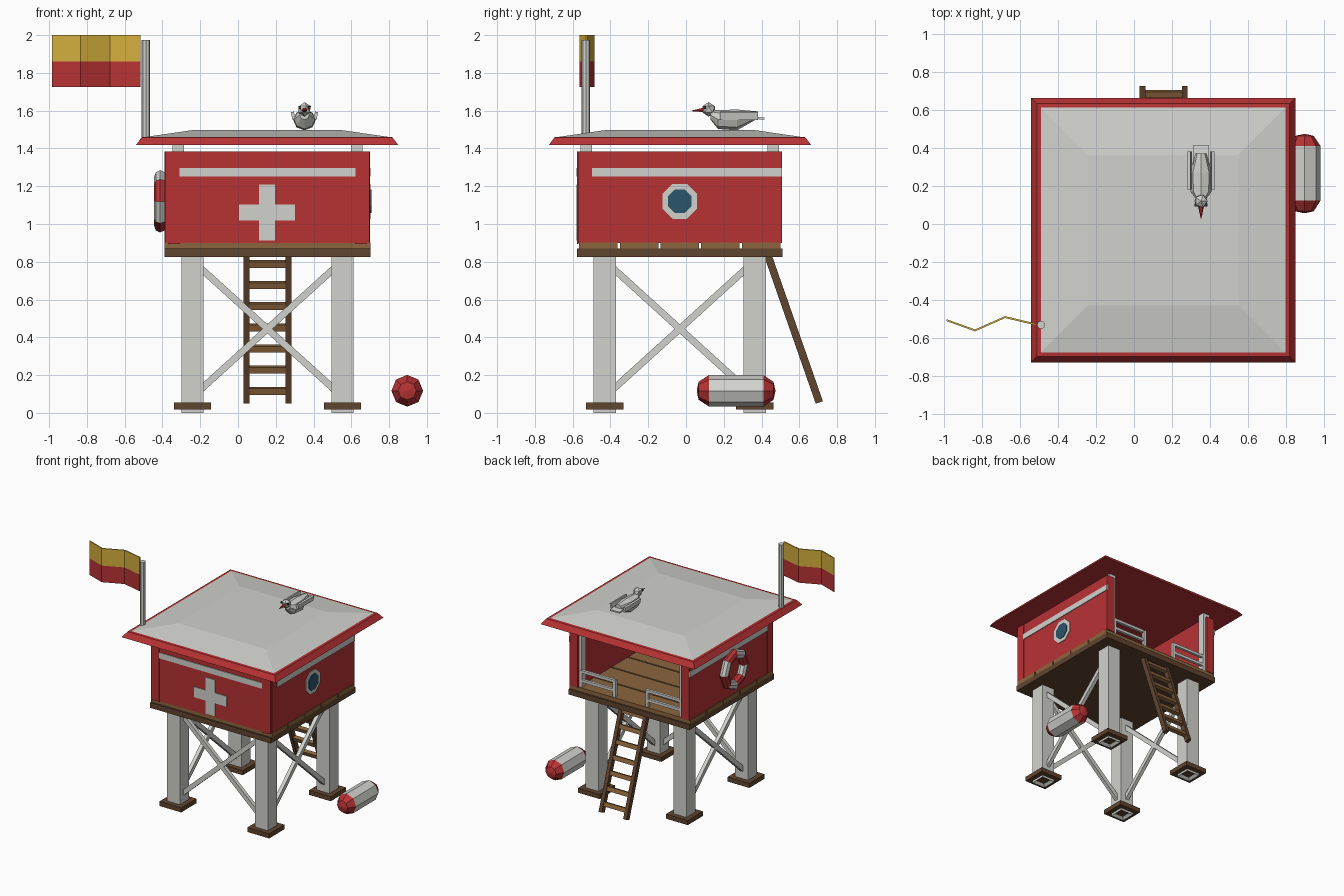
import bpy, bmesh, math
from mathutils import Vector, Matrix

cube = bpy.data.objects.get("Cube")
if cube:
    bpy.data.objects.remove(cube, do_unlink=True)


def material(name, r, g, b):
    m = bpy.data.materials.new(name)
    m.use_nodes = True
    m.diffuse_color = (r, g, b, 1)
    bsdf = next(n for n in m.node_tree.nodes if n.type == 'BSDF_PRINCIPLED')
    bsdf.inputs["Base Color"].default_value = (r, g, b, 1)
    return m


RED = material("red paint", 0.475, 0.032, 0.034)
WHITE = material("white paint", 0.64, 0.64, 0.61)
DARK = material("dark timber", 0.117, 0.058, 0.028)
PLANK = material("plank timber", 0.26, 0.13, 0.047)
YELLOW = material("flag yellow", 0.65, 0.43, 0.046)
GLASS = material("window blue", 0.024, 0.09, 0.15)
BLACK = material("eye black", 0.03, 0.03, 0.03)

CX, CY = 0.156, -0.033     # hut centre
HALF = 0.545               # hut half width
SPAN = 0.397               # leg offset from centre


def finish(name, bm, *mats):
    bmesh.ops.recalc_face_normals(bm, faces=bm.faces)
    mesh = bpy.data.meshes.new(name)
    bm.to_mesh(mesh)
    bm.free()
    for m in mats:
        mesh.materials.append(m)
    ob = bpy.data.objects.new(name, mesh)
    bpy.context.collection.objects.link(ob)
    return ob


def block(name, mat, center, size, rot=None):
    bm = bmesh.new()
    bmesh.ops.create_cube(bm, size=1)
    m = Matrix.Translation(center) @ (rot or Matrix()) @ Matrix.Diagonal((*size, 1))
    bm.transform(m)
    return finish(name, bm, mat)


def beam(name, mat, a, b, depth, width):
    a, b = Vector(a), Vector(b)
    rot = (b - a).to_track_quat('Z', 'Y').to_matrix().to_4x4()
    return block(name, mat, (a + b) / 2, (depth, width, (b - a).length), rot)


def loft(name, rings, mats, band=None):
    """Skin a list of point rings; band gives a material index per span."""
    bm = bmesh.new()
    vs = [[bm.verts.new(p) for p in ring] for ring in rings]
    n = len(vs[0])
    for i in range(len(vs) - 1):
        for j in range(n):
            k = (j + 1) % n
            f = bm.faces.new((vs[i][j], vs[i][k], vs[i + 1][k], vs[i + 1][j]))
            f.material_index = band[i] if band else 0
    for i in (0, -1):
        bm.faces.new(vs[i]).material_index = band[i] if band else 0
    return finish(name, bm, *mats)


def oval(x, y, z, rx, rz, n=8):
    """Ring of points facing along y."""
    return [(x + rx * math.cos(t), y, z + rz * math.sin(t))
            for t in (2 * math.pi * i / n for i in range(n))]


def square(h, z):
    return [(CX - 0.002 + sx * h, CY + 0.001 + sy * h, z)
            for sx, sy in ((-1, -1), (1, -1), (1, 1), (-1, 1))]


def disc(name, mat, center, r, depth, rot, n=8, turn=0):
    bm = bmesh.new()
    bmesh.ops.create_cone(bm, cap_ends=True, segments=n, radius1=r, radius2=r, depth=depth)
    bm.transform(Matrix.Translation(center) @ rot @ Matrix.Rotation(turn, 4, 'Z'))
    return finish(name, bm, mat)


# Legs with hollow undersides, and foot pads
for sx, fx in ((-1, "right"), (1, "left")):
    for sy, fy in ((-1, "front"), (1, "back")):
        x, y = CX + sx * SPAN, CY + sy * SPAN
        bm = bmesh.new()
        bmesh.ops.create_cube(bm, size=1)
        bm.transform(Matrix.Translation((x, y, 0.415)) @ Matrix.Diagonal((0.118, 0.118, 0.83, 1)))
        under = min(bm.faces, key=lambda f: f.calc_center_median().z)
        bmesh.ops.inset_region(bm, faces=[under], thickness=0.033)
        bmesh.ops.translate(bm, verts=under.verts, vec=(0, 0, 0.02))
        under.material_index = 1
        finish(f"{fy}_{fx}_leg", bm, WHITE, DARK)
        block(f"{fy}_{fx}_foot", DARK, (x, y, 0.037), (0.197, 0.197, 0.037))
        # Inner roof post
        block(f"{fy}_{fx}_roof_post", WHITE, (CX + sx * 0.473, CY + sy * 0.495, 1.16),
              (0.06, 0.06, 0.53))

# Cross braces on the front and both sides
for s in (-1, 1):
    dz = 0.36 * s
    beam("front_brace", WHITE, (CX - SPAN, CY - SPAN, 0.445 - dz),
         (CX + SPAN, CY - SPAN, 0.445 + dz), 0.03, 0.036)
    for side in (-1, 1):
        x = CX + side * SPAN
        beam("side_brace", WHITE, (x, CY - SPAN, 0.445 - dz),
             (x, CY + SPAN, 0.445 + dz), 0.03, 0.036)

# Floor slab and planks
block("floor_slab", DARK, (CX, CY, 0.847), (2 * HALF, 2 * HALF, 0.044))
for i in range(-2, 3):
    block("floor_plank", PLANK, (CX, CY + i * 0.2155, 0.885), (2 * HALF, 0.204, 0.034))

# Thick walls, corner boards and white bands; the back stays open
WZ, WH, THICK = 1.1425, 0.485, 0.074
OUT = HALF - 0.005
block("front_wall", RED, (CX, CY - OUT + THICK / 2, WZ), (2 * OUT, THICK, WH))
block("front_band", WHITE, (CX, CY - OUT - 0.002, 1.274), (0.93, 0.008, 0.047))
for s in (-1, 1):
    block("side_wall", RED, (CX + s * (OUT - THICK / 2), CY, WZ), (THICK, 2 * OUT, WH))
    block("front_corner_board", RED, (CX + s * 0.495, CY - OUT, 1.14), (0.063, 0.008, 0.49))
    block("side_corner_board", RED, (CX + s * OUT, CY - 0.495, 1.14), (0.008, 0.063, 0.49))
    block("side_band", WHITE, (CX + s * (OUT + 0.002), CY + 0.039, 1.274), (0.008, 1.005, 0.047))

# Front cross
block("cross_upright", WHITE, (CX - 0.002, CY - OUT - 0.001, 1.06), (0.085, 0.009, 0.297))
block("cross_bar", WHITE, (CX - 0.002, CY - OUT - 0.001, 1.06), (0.297, 0.008, 0.085))

# Porthole
ALONG_X = Matrix.Rotation(math.pi / 2, 4, 'Y')
px = CX + OUT
disc("porthole_rim", WHITE, (px, CY, 1.12), 0.1, 0.012, ALONG_X, turn=math.pi / 8)
disc("porthole_glass", GLASS, (px + 0.002, CY, 1.12), 0.068, 0.016, ALONG_X, turn=math.pi / 8)

# Life ring with alternating colours
bm = bmesh.new()
N = 8
grid = []
for i in range(N):
    a = 2 * math.pi * i / N
    row = []
    for j in range(N):
        b = 2 * math.pi * j / N
        r = 0.126 + 0.039 * math.cos(b)
        row.append(bm.verts.new((CX - 0.568 + 0.033 * math.sin(b),
                                 CY - r * math.cos(a), 1.12 + r * math.sin(a))))
    grid.append(row)
for i in range(N):
    for j in range(N):
        p, q, k = grid[i], grid[(i + 1) % N], (j + 1) % N
        bm.faces.new((p[j], q[j], q[k], p[k])).material_index = i % 2
finish("life_ring", bm, RED, WHITE)

# Back railings either side of the ladder opening
for s in (-1, 1):
    y = CY + 0.515
    for off in (0.147, 0.45):
        block("rail_post", WHITE, (CX + s * off, y, 0.97), (0.025, 0.025, 0.14))
    for z in (0.955, 1.03):
        block("rail_bar", WHITE, (CX + s * 0.315, y, z), (0.34, 0.022, 0.022))

# Ladder, with rungs tilted to match the rails
TOP, FOOT = Vector((0, 0.428, 0.85)), Vector((0, 0.706, 0.055))
LEAN = (TOP - FOOT).to_track_quat('Z', 'Y').to_matrix().to_4x4()
for s in (-1, 1):
    shift = Vector((CX + s * 0.111, 0, 0))
    beam("ladder_rail", DARK, TOP + shift, FOOT + shift, 0.03, 0.04)
for i in range(7):
    z = 0.117 + i * 0.112
    p = FOOT.lerp(TOP, (z - FOOT.z) / (TOP.z - FOOT.z))
    block("ladder_rung", PLANK, (CX, p.y, z), (0.2, 0.03, 0.034), LEAN)

# Roof: red underside and fascia, white hipped top
loft("roof", [square(0.695, 1.417), square(0.664, 1.459), square(0.643, 1.461),
              square(0.395, 1.497)], (RED, WHITE), (0, 0, 1))

# Flag and pole
disc("flag_pole", WHITE, (-0.488, -0.53, 1.712), 0.022, 0.526, Matrix())
path = [(-0.985, -0.505), (-0.835, -0.559), (-0.677, -0.489), (-0.515, -0.528)]
for name, mat, lo, hi in (("flag_lower", RED, 1.725, 1.86), ("flag_upper", YELLOW, 1.86, 2.0)):
    loft(name, [[(x, y - 0.005, lo), (x, y + 0.005, lo), (x, y + 0.005, hi), (x, y - 0.005, hi)]
                for x, y in path], (mat,))

# Rescue float
loft("rescue_float", [oval(0.896, y, 0.117, r, r) for y, r in
                      ((0.057, 0.004), (0.067, 0.048), (0.123, 0.084), (0.409, 0.084),
                       (0.463, 0.048), (0.473, 0.004))], (RED, WHITE), (0, 0, 1, 0, 0))

# Gull on the roof
BX = 0.352
loft("gull_body", [oval(BX, y, z, rx, rz) for y, z, rx, rz in
                   ((0.13, 1.577, 0.025, 0.025), (0.17, 1.553, 0.056, 0.05),
                    (0.27, 1.551, 0.06, 0.055), (0.37, 1.575, 0.028, 0.022))], (WHITE,))
bm = bmesh.new()
bmesh.ops.create_icosphere(bm, subdivisions=1, radius=0.038)
bm.transform(Matrix.Translation((BX, 0.12, 1.607)))
finish("gull_head", bm, WHITE)
loft("gull_beak", [oval(BX, 0.09, 1.604, 0.015, 0.013, 6),
                   oval(BX, 0.03, 1.599, 0.002, 0.002, 6)], (RED,))
block("gull_tail", WHITE, (BX, 0.36, 1.563), (0.085, 0.11, 0.012), Matrix.Rotation(-0.1, 4, 'X'))
for s in (-1, 1):
    block("gull_wing", WHITE, (BX + s * 0.06, 0.28, 1.573), (0.016, 0.2, 0.042),
          Matrix.Rotation(s * 0.2, 4, 'Y'))
    block("gull_eye", BLACK, (BX + s * 0.026, 0.1, 1.617), (0.014, 0.014, 0.014))
